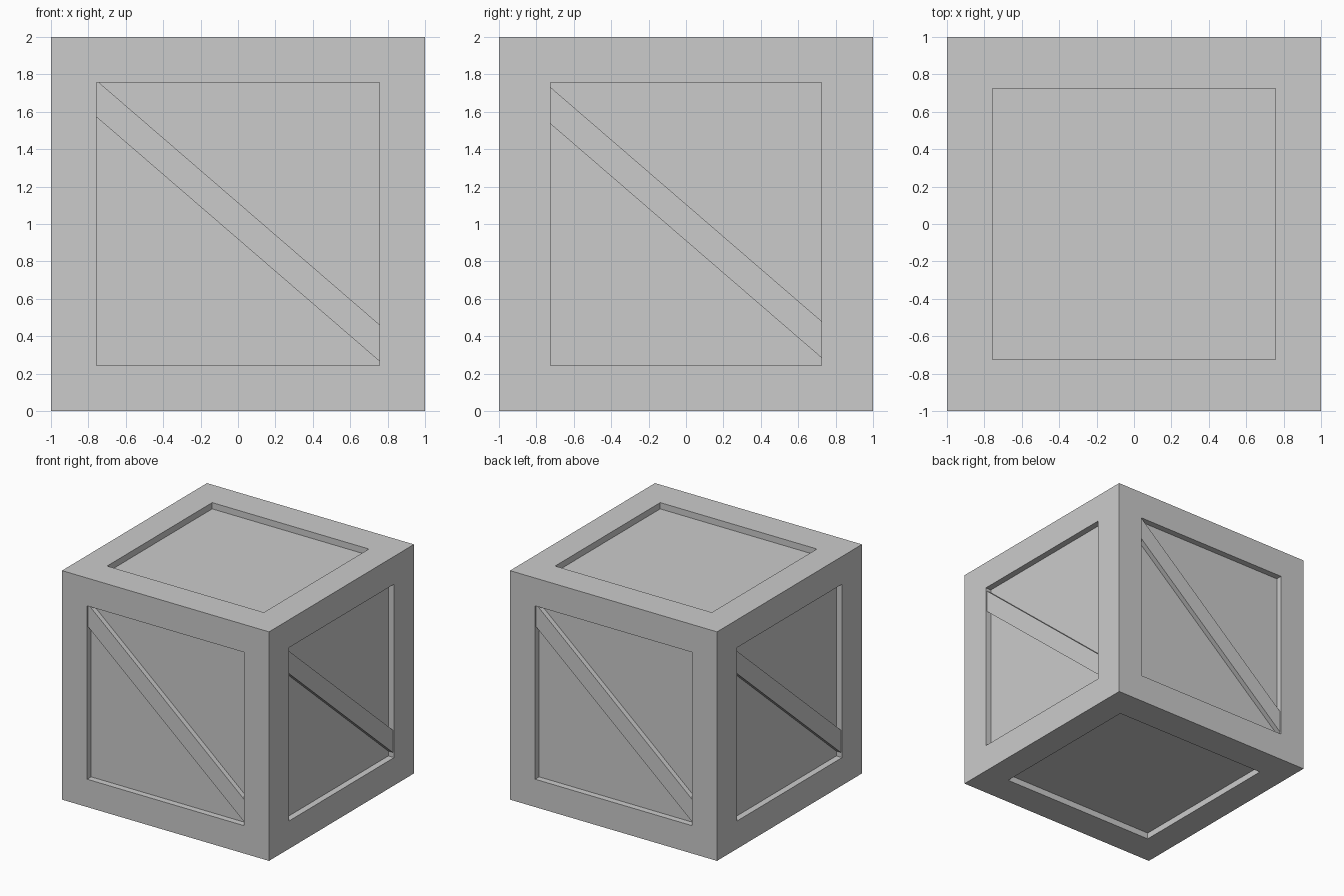
import bpy, bmesh
from mathutils import Vector

if "Cube" in bpy.data.objects:
    bpy.data.objects.remove(bpy.data.objects["Cube"])

X, Y, Z = Vector((1, 0, 0)), Vector((0, 1, 0)), Vector((0, 0, 1))
CENTRE = Vector((0, 0, 1))
OPEN = {0: 0.757, 1: 0.725, 2: 0.757}   # half opening along each axis
FLOOR, BRACE_TOP = 0.945, 0.989         # distances of panel and brace from centre
SLOPE = -0.863

# right and up direction of every side, as seen from outside
SIDES = {"front": (X, Z), "back": (-X, Z), "right": (Y, Z),
         "left": (-Y, Z), "top": (X, Y), "bottom": (X, -Y)}


def half(d):
    return OPEN[max(range(3), key=lambda i: abs(d[i]))]


def make_object(name, bm):
    bmesh.ops.remove_doubles(bm, verts=bm.verts, dist=1e-5)
    bmesh.ops.recalc_face_normals(bm, faces=bm.faces)
    mesh = bpy.data.meshes.new(name)
    bm.to_mesh(mesh)
    bm.free()
    ob = bpy.data.objects.new(name, mesh)
    bpy.context.collection.objects.link(ob)
    return ob


def place(bm, u, v, pts, depth):
    n = u.cross(v)
    return [bm.verts.new(CENTRE + u * a + v * b + n * depth) for a, b in pts]


def bridge(bm, a, b):
    for i in range(len(a)):
        j = (i + 1) % len(a)
        bm.faces.new((a[i], a[j], b[j], b[i]))


def rect(w, h):
    return [(-w, -h), (w, -h), (w, h), (-w, h)]


# Crate body: border, recess walls and sunken panel on all six sides
bm = bmesh.new()
for u, v in SIDES.values():
    hu, hv = half(u), half(v)
    outer = place(bm, u, v, rect(1, 1), 1)
    rim = place(bm, u, v, rect(hu, hv), 1)
    panel = place(bm, u, v, rect(hu, hv), FLOOR)
    bridge(bm, outer, rim)
    bridge(bm, rim, panel)
    bm.faces.new(panel)
make_object("crate_body", bm)


# Diagonal braces on the four upright sides, trimmed to the opening
def brace(side, mid):
    u, v = SIDES[side]
    w, h = half(u), half(v)
    lo, hi = mid - 0.098, mid + 0.098
    pts = [(-w, lo - SLOPE * w), (w, lo + SLOPE * w), (w, hi + SLOPE * w)]
    if hi - SLOPE * w > h:
        pts += [((h - hi) / SLOPE, h), (-w, h)]
    else:
        pts.append((-w, hi - SLOPE * w))
    bm = bmesh.new()
    base = place(bm, u, v, pts, FLOOR - 0.01)
    face = place(bm, u, v, pts, BRACE_TOP)
    bridge(bm, base, face)
    bm.faces.new(face)
    bm.faces.new(base[::-1])
    make_object(side + "_brace", bm)


for side, mid in (("front", 0.017), ("back", 0.017), ("right", 0.008), ("left", 0.008)):
    brace(side, mid)
